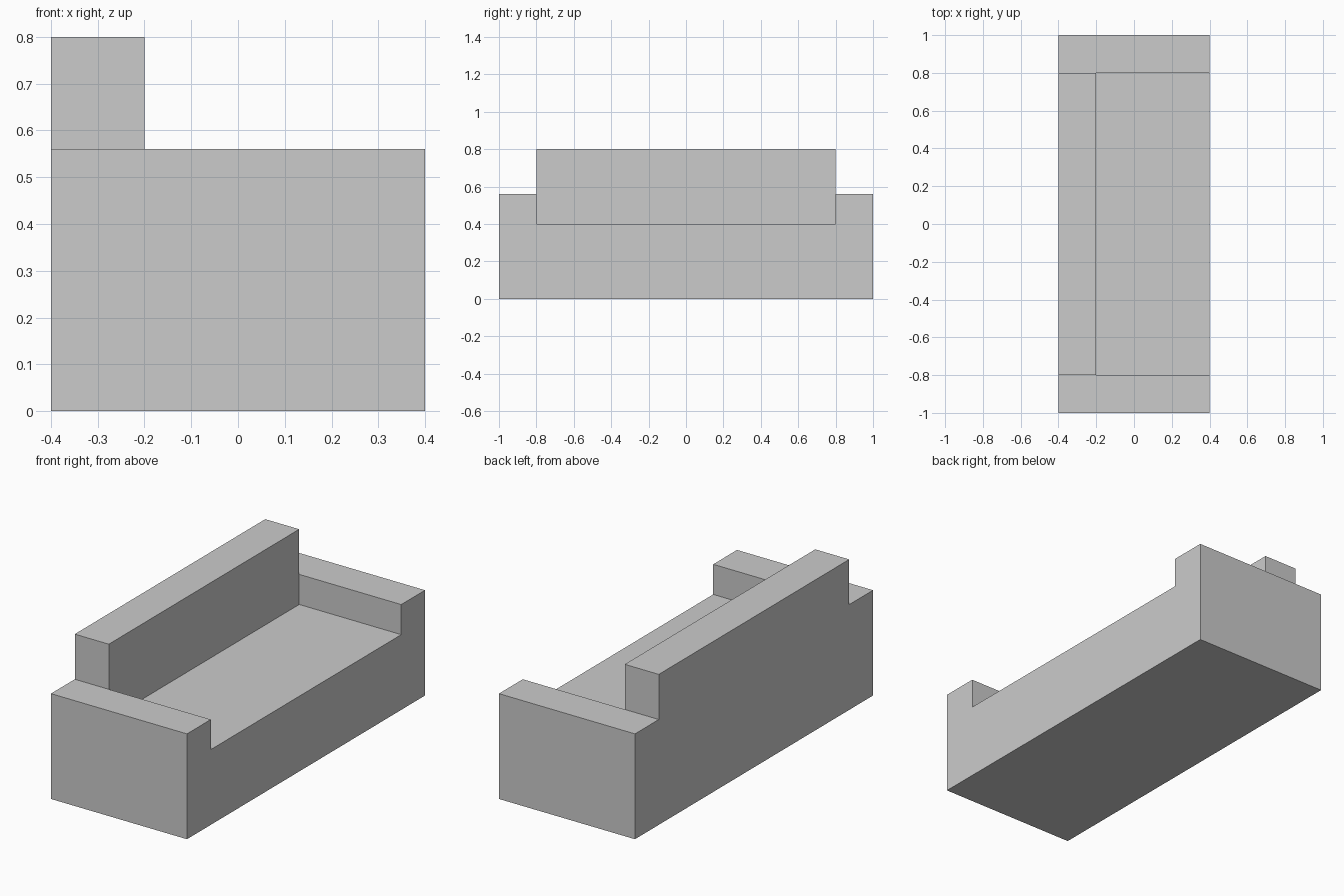
import bpy
import bmesh
from mathutils import Vector

default = bpy.data.objects.get("Cube")
if default:
    bpy.data.objects.remove(default, do_unlink=True)

# One plain grey for the whole sofa
GREY = (0.6, 0.6, 0.6, 1.0)
grey = bpy.data.materials.new("plain_grey")
grey.use_nodes = True
grey.diffuse_color = GREY
grey.node_tree.nodes["Principled BSDF"].inputs["Base Color"].default_value = GREY

DEPTH = 0.4       # half depth along x
LENGTH = 1.0      # half length along y
INNER = 0.8       # half length between the arms
SEAT = 0.4        # seat height
ARM = 0.56        # arm height
BACK = 0.8        # backrest height
BACK_FRONT = -0.2  # front face of the backrest


def extrude_profile(name, profile, x0, x1):
    """Extrude a (y, z) outline along x from x0 to x1."""
    bm = bmesh.new()
    face = bm.faces.new([bm.verts.new((x0, y, z)) for y, z in profile])
    result = bmesh.ops.extrude_face_region(bm, geom=[face], use_keep_orig=True)
    moved = [v for v in result["geom"] if isinstance(v, bmesh.types.BMVert)]
    bmesh.ops.translate(bm, verts=moved, vec=Vector((x1 - x0, 0, 0)))
    bmesh.ops.recalc_face_normals(bm, faces=bm.faces)
    mesh = bpy.data.meshes.new(name)
    bm.to_mesh(mesh)
    bm.free()
    mesh.materials.append(grey)
    obj = bpy.data.objects.new(name, mesh)
    bpy.context.collection.objects.link(obj)
    return obj


# Seat and both arms as one U-shaped block
half = [(LENGTH, 0), (LENGTH, ARM), (INNER, ARM), (INNER, SEAT)]
outline = half + [(-y, z) for y, z in reversed(half)]
extrude_profile("seat_and_arms", outline, -DEPTH, DEPTH)

# Backrest standing on the seat between the arms
back = [(INNER, SEAT), (INNER, BACK), (-INNER, BACK), (-INNER, SEAT)]
extrude_profile("backrest", back, -DEPTH, BACK_FRONT)
